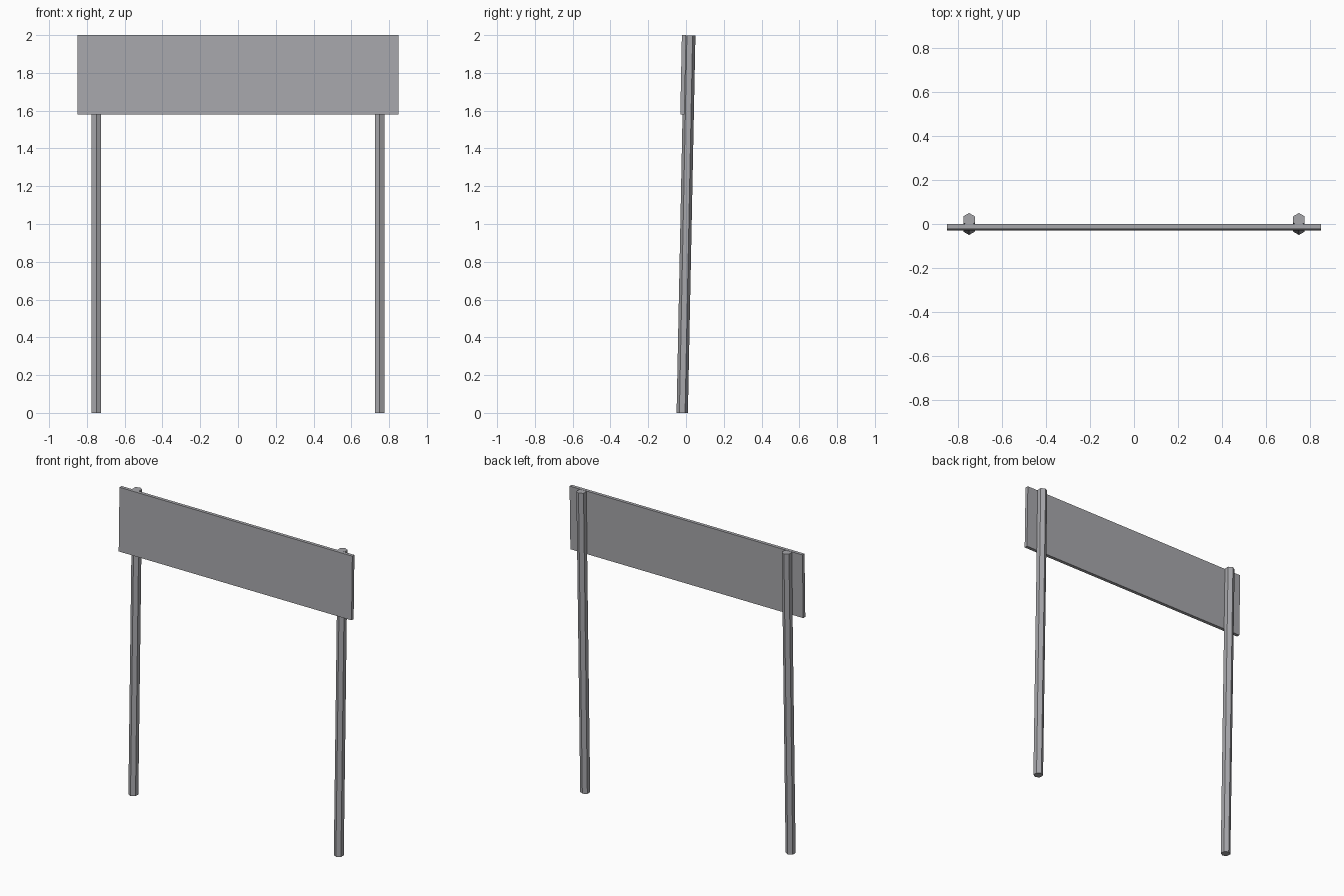
import bpy, math
from mathutils import Matrix

cube = bpy.data.objects.get("Cube")
if cube:
    bpy.data.objects.remove(cube, do_unlink=True)

# Plain metal shared by all parts
metal = bpy.data.materials.new("grey_metal")
metal.use_nodes = True
colour = (0.39, 0.39, 0.41, 1)
metal.diffuse_color = colour
metal.node_tree.nodes["Principled BSDF"].inputs["Base Color"].default_value = colour

LEAN = 0.02  # backward lean, y per unit of height
lean = Matrix.Identity(4)
lean[1][2] = LEAN


def finish(name, x, y, z, scale=(1, 1, 1)):
    """Name the new part, lean it back and place it."""
    part = bpy.context.object
    part.name = name
    part.data.transform(lean @ Matrix.Diagonal((*scale, 1)))
    part.location = (x, y, z)
    part.data.materials.append(metal)


# Hexagonal posts with an edge facing forward
for name, x in (("left_post", 0.75), ("right_post", -0.75)):
    bpy.ops.mesh.primitive_cylinder_add(vertices=6, radius=0.03, depth=1.999)
    finish(name, x, 0, 0.9995)

# Flat board across the front of the posts
bpy.ops.mesh.primitive_cube_add(size=1)
finish("board", 0, -0.015, 1.79, (1.7, 0.022, 0.42))
